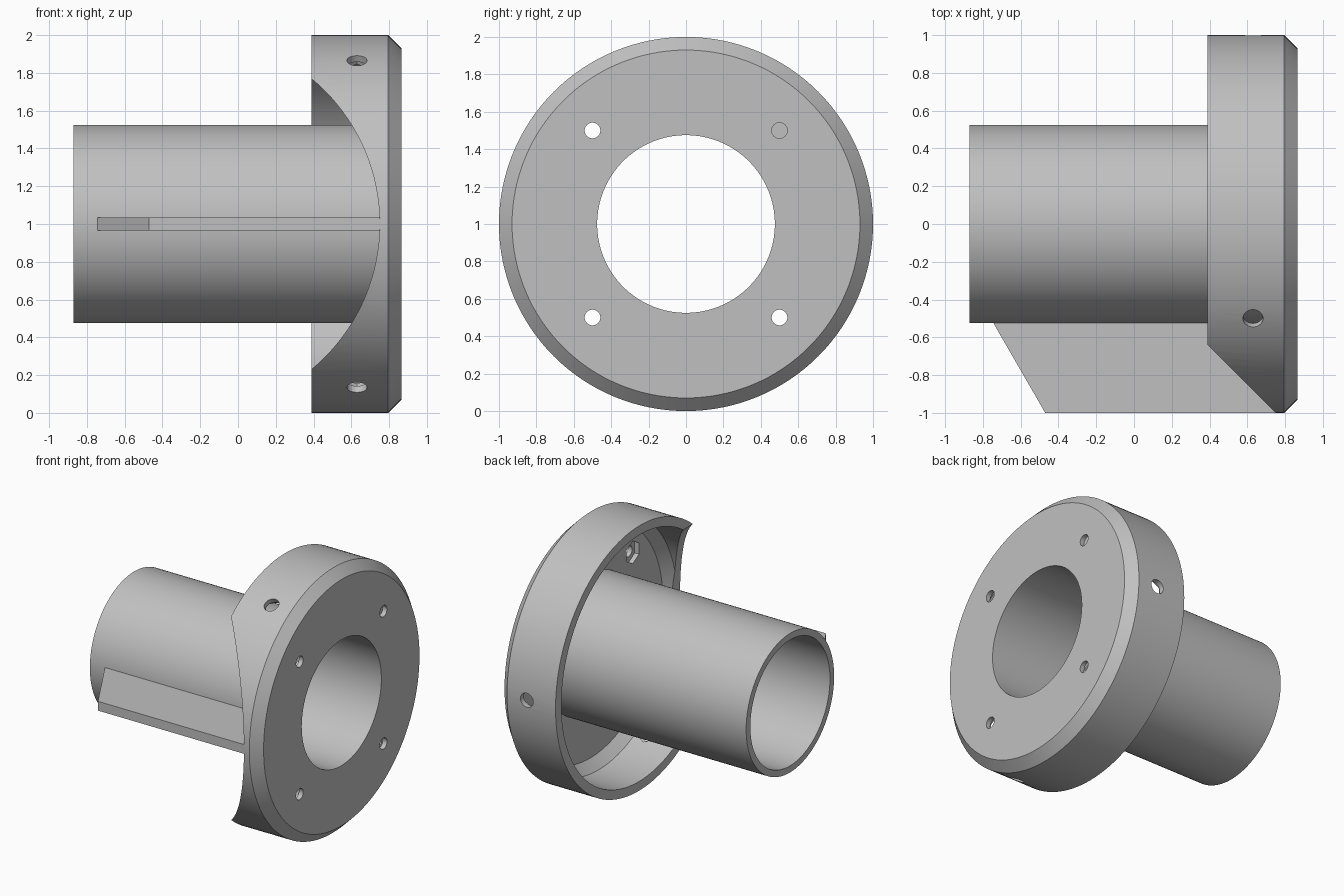
import bpy, bmesh
from math import cos, sin, radians, tau
from mathutils import Vector, Matrix

if "Cube" in bpy.data.objects:
    bpy.data.objects.remove(bpy.data.objects["Cube"], do_unlink=True)

AXIS_Z = 1.0    # height of the main axis, which runs along x
FLOOR_X = 0.795
SEGMENTS = 128

grey = bpy.data.materials.new("light_grey")
grey.use_nodes = True
COLOUR = (0.53, 0.53, 0.53, 1)
grey.diffuse_color = COLOUR
grey.node_tree.nodes["Principled BSDF"].inputs["Base Color"].default_value = COLOUR


def make_object(name, bm):
    bmesh.ops.recalc_face_normals(bm, faces=bm.faces)
    mesh = bpy.data.meshes.new(name)
    bm.to_mesh(mesh)
    bm.free()
    mesh.materials.append(grey)
    obj = bpy.data.objects.new(name, mesh)
    bpy.context.collection.objects.link(obj)
    return obj


def activate(obj):
    bpy.ops.object.select_all(action='DESELECT')
    obj.select_set(True)
    bpy.context.view_layer.objects.active = obj


def lathe(name, profile):
    """Turn a closed (x, radius) profile around the main axis."""
    bm = bmesh.new()
    rings = []
    for i in range(SEGMENTS):
        a = tau * i / SEGMENTS
        rings.append([bm.verts.new((x, r * cos(a), AXIS_Z + r * sin(a))) for x, r in profile])
    n = len(profile)
    for i in range(SEGMENTS):
        here, there = rings[i], rings[(i + 1) % SEGMENTS]
        for j in range(n):
            k = (j + 1) % n
            bm.faces.new((here[j], here[k], there[k], there[j]))
    return make_object(name, bm)


def cut(target, start, end, radius, sides):
    """Subtract a prism running from start to end."""
    start, end = Vector(start), Vector(end)
    span = end - start
    turn = span.to_track_quat('Z', 'Y').to_matrix().to_4x4()
    bm = bmesh.new()
    bmesh.ops.create_cone(bm, cap_ends=True, segments=sides, radius1=radius, radius2=radius,
                          depth=span.length,
                          matrix=Matrix.Translation((start + end) / 2) @ turn)
    cutter = make_object("cutter", bm)
    cutter.hide_render = True
    activate(target)
    mod = target.modifiers.new("cut", 'BOOLEAN')
    mod.operation = 'DIFFERENCE'
    mod.solver = 'EXACT'
    mod.object = cutter
    bpy.ops.object.modifier_apply(modifier=mod.name)
    bpy.data.objects.remove(cutter, do_unlink=True)


# Tube
tube = lathe("tube", [(-0.87, 0.475), (-0.87, 0.525), (FLOOR_X, 0.525), (FLOOR_X, 0.475)])

# Flanged cup with chamfered corners, open towards the tube
cup = lathe("flange_cup", [(FLOOR_X, 0.475), (FLOOR_X, 0.86), (0.725, 0.93), (0.39, 0.93),
                           (0.39, 1), (FLOOR_X, 1), (0.865, 0.93), (0.865, 0.475)])

# Round scoop in the front of the cup wall
cut(cup, (-0.25, -1.3, AXIS_Z), (-0.25, -0.3, AXIS_Z), 1.0, SEGMENTS)

# Four floor holes with hexagonal nut recesses
for y in (-0.5, 0.5):
    for dz in (-0.5, 0.5):
        z = AXIS_Z + dz
        cut(cup, (0.7, y, z), (0.95, y, z), 0.042, 32)
        cut(cup, (0.7, y, z), (0.83, y, z), 0.085, 6)

# Three radial holes through the wall with nut recesses inside
for angle in (0, 120, 240):
    out = Vector((0, cos(radians(angle)), sin(radians(angle))))
    centre = Vector((0.63, 0, AXIS_Z))
    cut(cup, centre + out * 0.82, centre + out * 1.1, 0.053, 32)
    cut(cup, centre + out * 0.82, centre + out * 0.96, 0.085, 6)

# Rib along the front of the tube
bm = bmesh.new()
outline = [(-0.75, -0.515), (-0.47, -1), (0.75, -1), (0.8, -0.92), (0.8, -0.515)]
side = bm.faces.new([bm.verts.new((x, y, AXIS_Z - 0.035)) for x, y in outline])
grown = bmesh.ops.extrude_face_region(bm, geom=[side])
bmesh.ops.translate(bm, vec=(0, 0, 0.07),
                    verts=[v for v in grown["geom"] if isinstance(v, bmesh.types.BMVert)])
make_object("rib", bm)

# Smooth the turned surfaces, keep the edges crisp
for obj in (tube, cup):
    activate(obj)
    bpy.ops.object.shade_smooth_by_angle(angle=radians(30))
